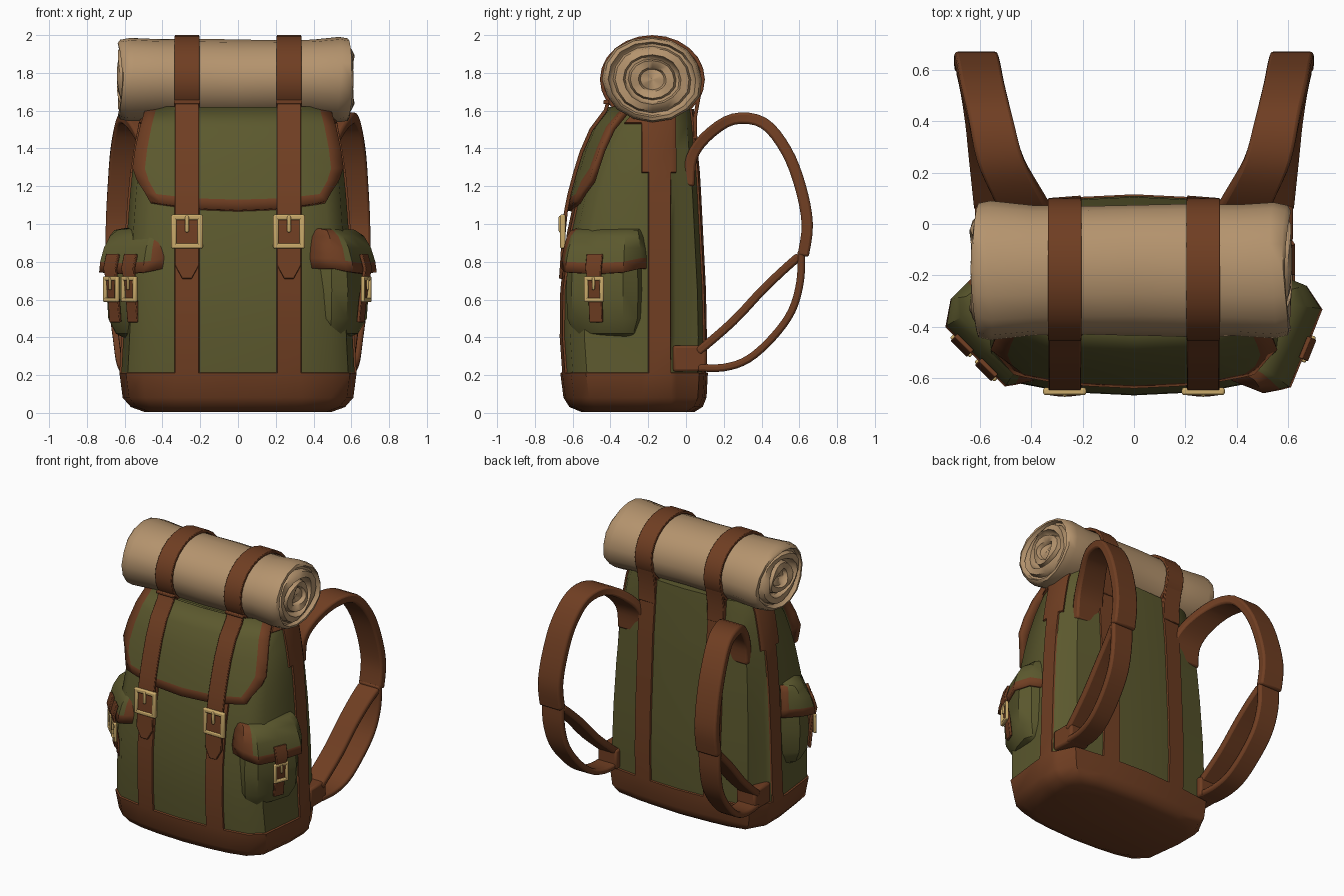
import bpy, bmesh, math, random
from mathutils import Vector

random.seed(4)
if "Cube" in bpy.data.objects:
    bpy.data.objects.remove(bpy.data.objects["Cube"], do_unlink=True)


def material(name, rgb):
    m = bpy.data.materials.new(name)
    m.use_nodes = True
    m.diffuse_color = (*rgb, 1)
    m.node_tree.nodes["Principled BSDF"].inputs["Base Color"].default_value = (*rgb, 1)
    return m


GREEN = material("olive canvas", (0.106, 0.099, 0.027))
BROWN = material("brown leather", (0.16, 0.048, 0.016))
TAN = material("tan blanket", (0.46, 0.295, 0.155))
GOLD = material("brass", (0.6, 0.41, 0.145))


def finish(name, bm, mats, bevel=0, solid=0, angle=40):
    """Turn a bmesh into a shaded object."""
    bmesh.ops.recalc_face_normals(bm, faces=bm.faces)
    me = bpy.data.meshes.new(name)
    bm.to_mesh(me)
    bm.free()
    ob = bpy.data.objects.new(name, me)
    bpy.context.collection.objects.link(ob)
    for m in mats:
        me.materials.append(m)
    if solid:
        mod = ob.modifiers.new("thickness", "SOLIDIFY")
        mod.thickness, mod.offset = solid, 0
    if bevel:
        mod = ob.modifiers.new("soft edges", "BEVEL")
        mod.width, mod.segments = bevel, 2
    bpy.ops.object.select_all(action="DESELECT")
    ob.select_set(True)
    bpy.context.view_layer.objects.active = ob
    bpy.ops.object.shade_smooth_by_angle(angle=math.radians(angle))
    return ob


def loft(rows, pick=lambda i, j: 0, closed=True, caps=True):
    """Skin rows of points; pick(row, column) gives the material slot."""
    bm = bmesh.new()
    vs = [[bm.verts.new(p) for p in row] for row in rows]
    n = len(rows[0])
    for i in range(len(rows) - 1):
        for j in range(n if closed else n - 1):
            k = (j + 1) % n
            f = bm.faces.new((vs[i][j], vs[i][k], vs[i + 1][k], vs[i + 1][j]))
            f.material_index = pick(i, j)
    if caps:
        for i in (0, -1):
            bm.faces.new(vs[i]).material_index = pick(i, 0)
    return bm


def ribbon(name, path, widths, thick, axis=Vector((1, 0, 0)), loop=False, bevel=0.004):
    """A flat strap following a path; axis is its width direction."""
    n, rows = len(path), []
    for i, p in enumerate(path):
        a = path[(i - 1) % n] if loop else path[max(i - 1, 0)]
        b = path[(i + 1) % n] if loop else path[min(i + 1, n - 1)]
        side = (b - a).cross(axis).normalized() * thick / 2
        half = axis * widths[min(i, len(widths) - 1)] / 2
        rows.append([p - half - side, p + half - side, p + half + side, p - half + side])
    if loop:
        rows.append(rows[0])
    bm = loft(rows, caps=not loop)
    bmesh.ops.remove_doubles(bm, verts=bm.verts, dist=1e-5)
    return finish(name, bm, [BROWN], bevel)


def smooth_path(pts, steps=4):
    """Catmull-Rom curve through the points."""
    p = [pts[0]] + pts + [pts[-1]]
    out = []
    for a, b, c, d in zip(p, p[1:], p[2:], p[3:]):
        for k in range(steps):
            t = k / steps
            out.append((b * 2 + (c - a) * t + (a * 2 - b * 5 + c * 4 - d) * t * t
                        + (b * 3 - a - c * 3 + d) * t ** 3) / 2)
    return out + [pts[-1]]


def boxes(name, parts, mat, origin, turn=0, bevel=0.006):
    """Several boxes joined in one object, placed and turned about z."""
    bm = bmesh.new()
    for centre, size in parts:
        new = bmesh.ops.create_cube(bm, size=1)["verts"]
        bmesh.ops.scale(bm, vec=size, verts=new)
        bmesh.ops.translate(bm, vec=centre, verts=new)
    ob = finish(name, bm, [mat], bevel)
    ob.location, ob.rotation_euler.z = origin, turn
    return ob


def buckle(name, origin, w, h, bar, turn=0):
    sides = [((s * (w - bar) / 2, 0, 0), (bar, bar, h)) for s in (1, -1)]
    ends = [((0, 0, s * (h - bar) / 2), (w, bar, bar)) for s in (1, -1)]
    prong = [((0, -bar * 0.4, h * 0.22), (bar * 0.7, bar * 0.7, h * 0.5))]
    boxes(name, sides + ends + prong, GOLD, origin, turn, bar * 0.3)


def interp(table, t):
    """Piecewise linear lookup in rows whose first entry is the key."""
    for a, b in zip(table, table[1:]):
        if t <= b[0]:
            f = max(0, (t - a[0]) / (b[0] - a[0]))
            return [p + (q - p) * f for p, q in zip(a[1:], b[1:])]
    return table[-1][1:]


# Main bag: height, half width, front y, back y
LEVELS = [(0.015, 0.49, -0.55, 0.03), (0.04, 0.56, -0.61, 0.07), (0.085, 0.6, -0.638, 0.088),
          (0.215, 0.617, -0.655, 0.095), (0.4, 0.607, -0.668, 0.1), (0.65, 0.6, -0.665, 0.095),
          (0.95, 0.587, -0.63, 0.08), (1.15, 0.572, -0.587, 0.07), (1.27, 0.56, -0.555, 0.063),
          (1.4, 0.54, -0.515, 0.05), (1.53, 0.515, -0.455, 0.04), (1.61, 0.485, -0.385, 0.03)]
X0, X1, XS = 0.205, 0.335, 0.27


def half_ring(z):
    w, f, b = interp(LEVELS, z)
    return [(0, f), (X0, f + 0.01), (X1, f + 0.025), (w * 0.81, f + 0.055), (w * 0.945, f + 0.13),
            (w, -0.235), (w, -0.2), (w, -0.08), (w * 0.97, -0.055), (w * 0.88, b - 0.035),
            (X1, b - 0.01), (X0, b), (0, b + 0.01)]


def front_y(x, z):
    return interp(half_ring(z)[:6], abs(x))[0]


rows = []
for z, *_ in LEVELS:
    half = half_ring(z)
    ring = half + [(-x, y) for x, y in half[-2:0:-1]]
    rows.append([(x, y, z) for x, y in ring])
N = len(rows[0])


def bag_colour(i, j):
    """Leather base, front and rear strips, side seams and shoulder yoke."""
    j = min(j, N - 1 - j)
    return int(i < 3 or j in (1, 6, 10) or (i >= 8 and j in (5, 7)) or (i == 10 and j == 4))


bm = loft(rows, bag_colour)
for f in bm.faces:
    if len(f.verts) > 4:
        f.material_index = int(f.calc_center_median().z < 0.1)
bmesh.ops.recalc_face_normals(bm, faces=bm.faces)
trim = [f for f in bm.faces if f.material_index == 1]
bmesh.ops.inset_region(bm, faces=trim, thickness=0.003, depth=0.011, use_even_offset=True)
finish("bag_body", bm, [GREEN, BROWN])

# Top flap with leather border
FLAP = [(1.61, 0.475), (1.5, 0.505), (1.38, 0.53), (1.27, 0.543), (1.2, 0.52), (1.125, 0.478), (1.07, 0.455)]
COLS = [-1, -0.88, -0.65, -0.4, 0, 0.4, 0.65, 0.88, 1]
rows = []
for i, (z, w) in enumerate(FLAP):
    lift = 0.045 * i / 6
    reach = interp(LEVELS, z)[0] * 0.89
    rows.append([(t * w * 1.02, front_y(min(abs(t * w), reach), z) - 0.02, z + lift * t * t) for t in COLS])
bm = loft(rows, lambda i, j: int(i == 5 or j in (0, 7)), closed=False, caps=False)
finish("top_flap", bm, [GREEN, BROWN], solid=0.034)

# Rolled blanket with layered ends
RY, RZ, CY, CZ = 0.268, 0.227, -0.178, 1.765
END = [(0.03, 0.57), (0.24, 0.575), (0.28, 0.6), (0.44, 0.6), (0.48, 0.565), (0.54, 0.57),
       (0.58, 0.605), (0.74, 0.6), (0.78, 0.57), (0.84, 0.575), (0.88, 0.6), (0.96, 0.59), (1, 0.54)]
profile = ([(r, -x - 0.025) for r, x in END] + [(0.95, x / 10) for x in (-4, -2, 0, 2, 4)]
           + [(r, x) for r, x in reversed(END)])
SIDES = 16
wob = [random.uniform(-0.02, 0.02) for _ in range(SIDES)]
rows = []
for r, x in profile:
    row = []
    for k in range(SIDES):
        a = math.tau * k / SIDES
        q = r * (1 + wob[k] + 0.018 * math.sin(2 * a + 7 * x))
        row.append((x + 0.012 * math.sin(2 * a + 9 * r), CY + RY * q * math.cos(a), CZ + RZ * q * math.sin(a)))
    rows.append(row)
finish("blanket_roll", loft(rows), [TAN], angle=50)

for s, side in ((1, "left"), (-1, "right")):
    # Strap around the blanket, then down over the flap to a pointed tail
    hoop = [Vector((s * XS, CY + 0.268 * math.cos(a), CZ + 0.225 * math.sin(a)))
            for a in (math.tau * k / 24 for k in range(24))]
    ribbon(side + "_blanket_strap", hoop, [0.13], 0.02, loop=True)
    drop = [(1.66, 0.04), (1.6, 0.05), (1.5, 0.05), (1.38, 0.05), (1.27, 0.05), (1.15, 0.05),
            (1.06, 0.048), (0.95, 0.035), (0.78, 0.025), (0.71, 0.022)]
    path = [Vector((s * XS, front_y(XS, z) - d, z)) for z, d in drop]
    ribbon(side + "_front_strap", path, [0.125] * 9 + [0.05], 0.02)
    path = [Vector((s * XS, y, z)) for y, z in ((0.083, 1.76), (0.065, 1.66), (0.047, 1.56), (0.05, 1.45))]
    ribbon(side + "_rear_strap", path, [0.13], 0.02)
    boxes(side + "_strap_keeper", [((0, 0, 0), (0.14, 0.03, 0.022))], BROWN, (s * XS, -0.422, 1.645))
    buckle(side + "_front_buckle", (s * XS, front_y(XS, 0.96) - 0.042, 0.96), 0.168, 0.18, 0.029)

    # Padded shoulder strap and the doubled lower webbing
    upper = [(0.4, 0.015, 1.2), (0.41, 0.03, 1.35), (0.45, 0.11, 1.465), (0.52, 0.25, 1.555), (0.56, 0.41, 1.535),
             (0.59, 0.53, 1.39), (0.605, 0.605, 1.2), (0.615, 0.642, 1.0), (0.615, 0.62, 0.83)]
    outer = [(0.615, 0.61, 0.86), (0.615, 0.605, 0.7), (0.605, 0.56, 0.54), (0.59, 0.46, 0.4),
             (0.575, 0.33, 0.285), (0.56, 0.2, 0.24), (0.55, 0.06, 0.24)]
    inner = [(0.615, 0.6, 0.83), (0.6, 0.52, 0.76), (0.585, 0.4, 0.645), (0.57, 0.25, 0.485), (0.55, 0.06, 0.32)]
    for name, pts, wide, thick in (("shoulder_strap", upper, (0.22, 0.17), 0.06),
                                   ("lower_strap", outer, (0.165, 0.145), 0.04),
                                   ("return_strap", inner, (0.16, 0.145), 0.045)):
        path = smooth_path([Vector((s * x, y, z)) for x, y, z in pts])
        w = [wide[0] + (wide[1] - wide[0]) * min(1, 2 * i / len(path)) for i in range(len(path))]
        ribbon(side + "_" + name, path, w, thick, bevel=0.013)
    boxes(side + "_strap_anchor", [((0, 0, 0), (0.15, 0.18, 0.14))], BROWN, (s * 0.545, 0.02, 0.288), bevel=0.015)

# Corner pockets: height, half width, depth
POCKET = [(0.395, 0.13, 0.01), (0.42, 0.17, 0.075), (0.5, 0.2, 0.115), (0.65, 0.205, 0.125),
          (0.8, 0.2, 0.115), (0.9, 0.185, 0.09), (0.94, 0.165, 0.05), (0.95, 0.15, 0.0)]
LID = [(0.735, 0.21, 0.155), (0.79, 0.21, 0.147), (0.87, 0.203, 0.125), (0.93, 0.192, 0.09),
       (0.96, 0.18, 0.045), (0.97, 0.17, -0.05)]


def pocket(side, face, degrees, front, strap_offsets):
    """front is the sign that makes positive offsets run toward the bag's front."""
    ang = math.radians(degrees)
    n = Vector((math.cos(ang), math.sin(ang), 0))
    u = Vector((-n.y, n.x, 0)) * front
    origin = Vector((*face, 0)) - n * 0.125

    def place(a, d, z):
        return origin + u * a + n * d + Vector((0, 0, z))

    rows = [[place(a * w, d, z) for a, d in ((-1, -0.17), (-1, e * 0.45), (-0.72, e), (0, e + 0.012),
                                             (0.72, e), (1, e * 0.45), (1, -0.17))] for z, w, e in POCKET]
    finish(side + "_pocket", loft(rows), [GREEN])
    rows = []
    for i, (z, w, e) in enumerate(LID):
        up = 0.025 if i < 2 else 0
        cols = [(-1.03, -0.07), (-1.03, -0.02), (-1.03, e * 0.45), (-0.76, e), (0, e + 0.01),
                (0.76, e), (0.85, e * 0.82), (1.03, e * 0.45), (1.03, -0.07)]
        rows.append([place(a * w, min(d, e), z + up * abs(a) ** 4) for a, d in cols])
    bm = loft(rows, lambda i, j: int(i == 0 or j in (0, 6, 7)), closed=False, caps=False)
    finish(side + "_pocket_flap", bm, [GREEN, BROWN], solid=0.02)
    for k, a in enumerate(strap_offsets):
        path = [place(a, d, z) for d, z in ((0.156, 0.84), (0.178, 0.765), (0.165, 0.7), (0.15, 0.6), (0.138, 0.48))]
        ribbon(f"{side}_pocket_strap_{k + 1}", path, [0.09, 0.09, 0.075], 0.018, axis=u)
        buckle(f"{side}_pocket_buckle_{k + 1}", place(a, 0.17, 0.655), 0.11, 0.135, 0.022, ang + math.pi / 2)


pocket("left", (0.637, -0.47), -22, -1, [0])
pocket("right", (-0.592, -0.49), -135, 1, [-0.067, 0.067])
